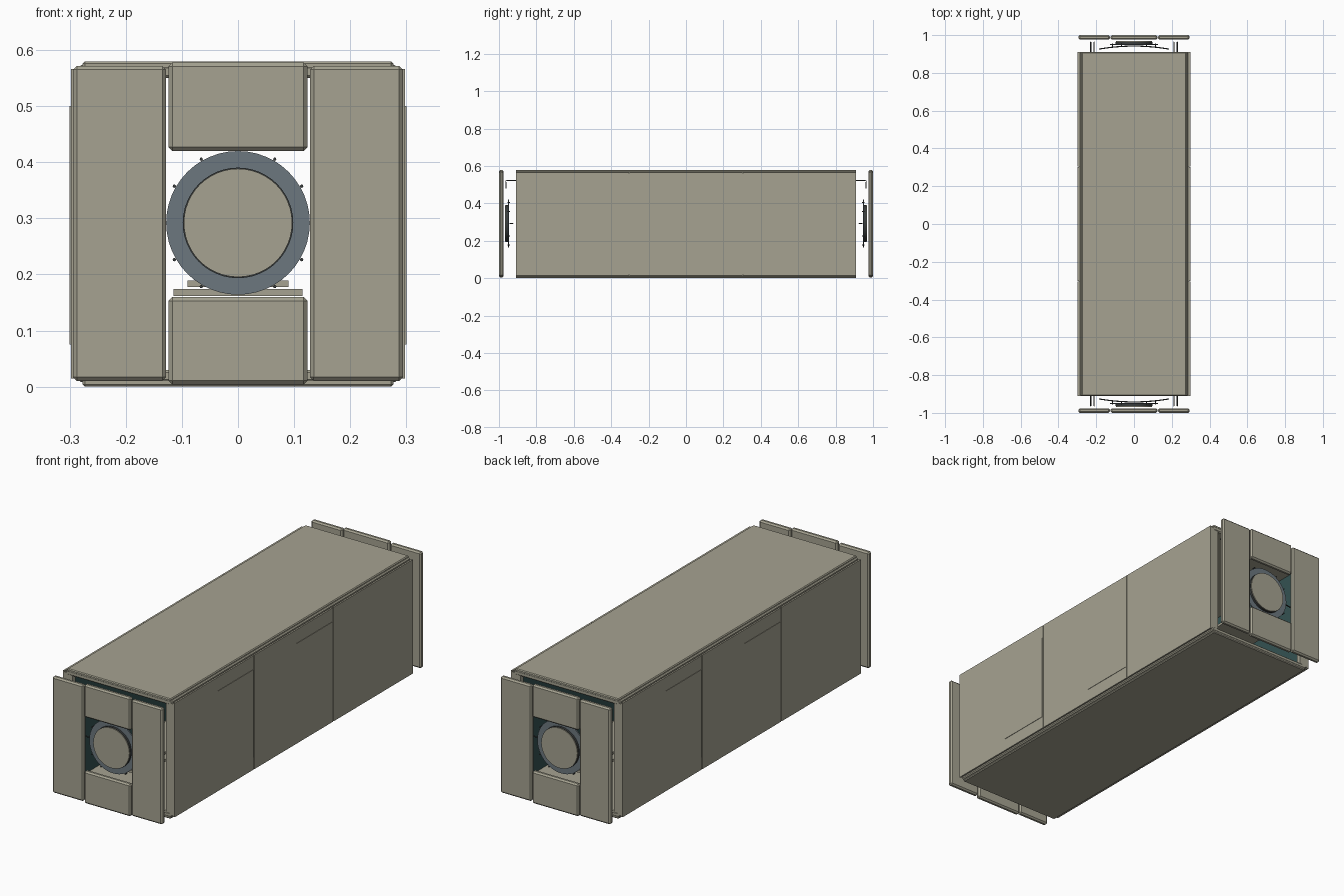
import bpy
import math

cube = bpy.data.objects.get("Cube")
if cube:
    bpy.data.objects.remove(cube, do_unlink=True)


def material(name, rgb):
    mat = bpy.data.materials.new(name)
    mat.use_nodes = True
    mat.diffuse_color = (*rgb, 1)
    mat.node_tree.nodes["Principled BSDF"].inputs["Base Color"].default_value = (*rgb, 1)
    return mat


BEIGE = material("warm grey hull", (0.38, 0.365, 0.285))
SLATE = material("slate ring", (0.15, 0.185, 0.21))
TEAL = material("dark teal lining", (0.035, 0.085, 0.085))
DARK = material("dark metal", (0.04, 0.045, 0.045))


def box(name, x, y, z, mat=BEIGE, bevel=0):
    """Box spanning three (low, high) ranges."""
    spans = (x, y, z)
    bpy.ops.mesh.primitive_cube_add(size=1, location=[(a + b) / 2 for a, b in spans])
    obj = bpy.context.object
    obj.name = name
    obj.scale = [abs(b - a) for a, b in spans]
    bpy.ops.object.transform_apply(location=False, rotation=False, scale=True)
    obj.data.materials.append(mat)
    if bevel:
        mod = obj.modifiers.new("chamfer", "BEVEL")
        mod.width = bevel
        mod.segments = 1
    return obj


def disc(name, radius, y, z, depth, mat, x=0, sides=48):
    bpy.ops.mesh.primitive_cylinder_add(vertices=sides, radius=radius, depth=depth,
                                        location=(x, y, z), rotation=(math.pi / 2, 0, 0))
    obj = bpy.context.object
    obj.name = name
    obj.data.materials.append(mat)
    bpy.ops.object.shade_smooth_by_angle()
    return obj


def tube(name, points, radius, mat):
    curve = bpy.data.curves.new(name, "CURVE")
    curve.dimensions = "3D"
    curve.bevel_depth = radius
    curve.bevel_resolution = 1
    spline = curve.splines.new("POLY")
    spline.points.add(len(points) - 1)
    for point, co in zip(spline.points, points):
        point.co = (*co, 1)
    curve.materials.append(mat)
    obj = bpy.data.objects.new(name, curve)
    bpy.context.collection.objects.link(obj)


HALF = 0.91     # half length of the hull
MID = 0.292     # height of the hatch centre

# Hull: roof and floor slabs, each a wide layer and a narrower cap
full = (-HALF, HALF)
box("roof_slab", (-0.285, 0.285), full, (0.55, 0.573), bevel=0.005)
box("roof_cap", (-0.277, 0.277), full, (0.565, 0.58), bevel=0.004)
box("floor_slab", (-0.285, 0.285), full, (0.008, 0.03), bevel=0.005)
box("floor_cap", (-0.277, 0.277), full, (0.0, 0.015), bevel=0.004)

# Hull sides: core wall, teal lining, three outer panels and raised plates
for s, side in ((1, "left"), (-1, "right")):
    box(side + "_wall", (s * 0.272, s * 0.291), full, (0.02, 0.56))
    box(side + "_lining", (s * 0.264, s * 0.272), (-0.9, 0.9), (0.03, 0.55), TEAL)
    third = 2 * HALF / 3
    for i in range(3):
        start = -HALF + i * third
        box(f"{side}_panel_{i}", (s * 0.29, s * 0.298),
            (start + 0.002 * (i > 0), start + third - 0.002 * (i < 2)), (0.015, 0.566))
    for i, (a, b) in enumerate(((-0.58, -0.31), (0.02, 0.295))):
        box(f"{side}_plate_{i}", (s * 0.297, s * 0.3), (s * a, s * b), (0.075, 0.5))

# Inner walkway
box("walkway_base", (-0.115, 0.115), (-0.9, 0.9), (0.162, 0.174))
box("walkway_top", (-0.09, 0.09), (-0.9, 0.9), (0.178, 0.189))

# Both ends are the same, facing outwards
for e, end in ((-1, "front"), (1, "back")):
    deep = (e * 0.976, e)
    # End frame of four chamfered panels around the window
    for s, side in ((1, "left"), (-1, "right")):
        box(f"{end}_frame_{side}", (s * 0.128, s * 0.294), deep, (0.01, 0.572), bevel=0.007)
        # Angled bracket carrying the frame
        for x in (0.211, 0.229):
            tube(f"{end}_bracket_{side}", [(s * x, e * 0.9, 0.522), (s * x, e * 0.963, 0.522),
                                           (s * x, e * 0.963, 0.48)], 0.003, DARK)
        # Corner posts at the hull mouth
        box(f"{end}_post_{side}", (s * 0.25, s * 0.275), (e * 0.885, e * 0.908), (0.025, 0.555))
    box(end + "_frame_top", (-0.124, 0.124), deep, (0.42, 0.578), bevel=0.007)
    box(end + "_frame_bottom", (-0.124, 0.124), deep, (0.004, 0.16), bevel=0.007)

    # Hatch: ring, raised cover and bolts
    disc(end + "_hatch_ring", 0.128, e * 0.95, MID, 0.006, SLATE)
    disc(end + "_hatch_seal", 0.0985, e * 0.958, MID, 0.012, DARK)
    disc(end + "_hatch_cover", 0.0965, e * 0.962, MID, 0.012, BEIGE)
    for k in range(4):
        for offset in (30, 60):
            a = math.radians(90 * k + offset)
            disc(f"{end}_bolt", 0.003, e * 0.948, MID + 0.131 * math.sin(a), 0.014,
                 DARK, 0.131 * math.cos(a), 8)

    # Bowed rail behind the hatch
    rail = []
    for k in range(13):
        t = k / 6 - 1
        rail.append((0.185 * t, e * (0.942 - 0.016 * t * t), MID))
    tube(end + "_hatch_rail", rail, 0.003, DARK)
